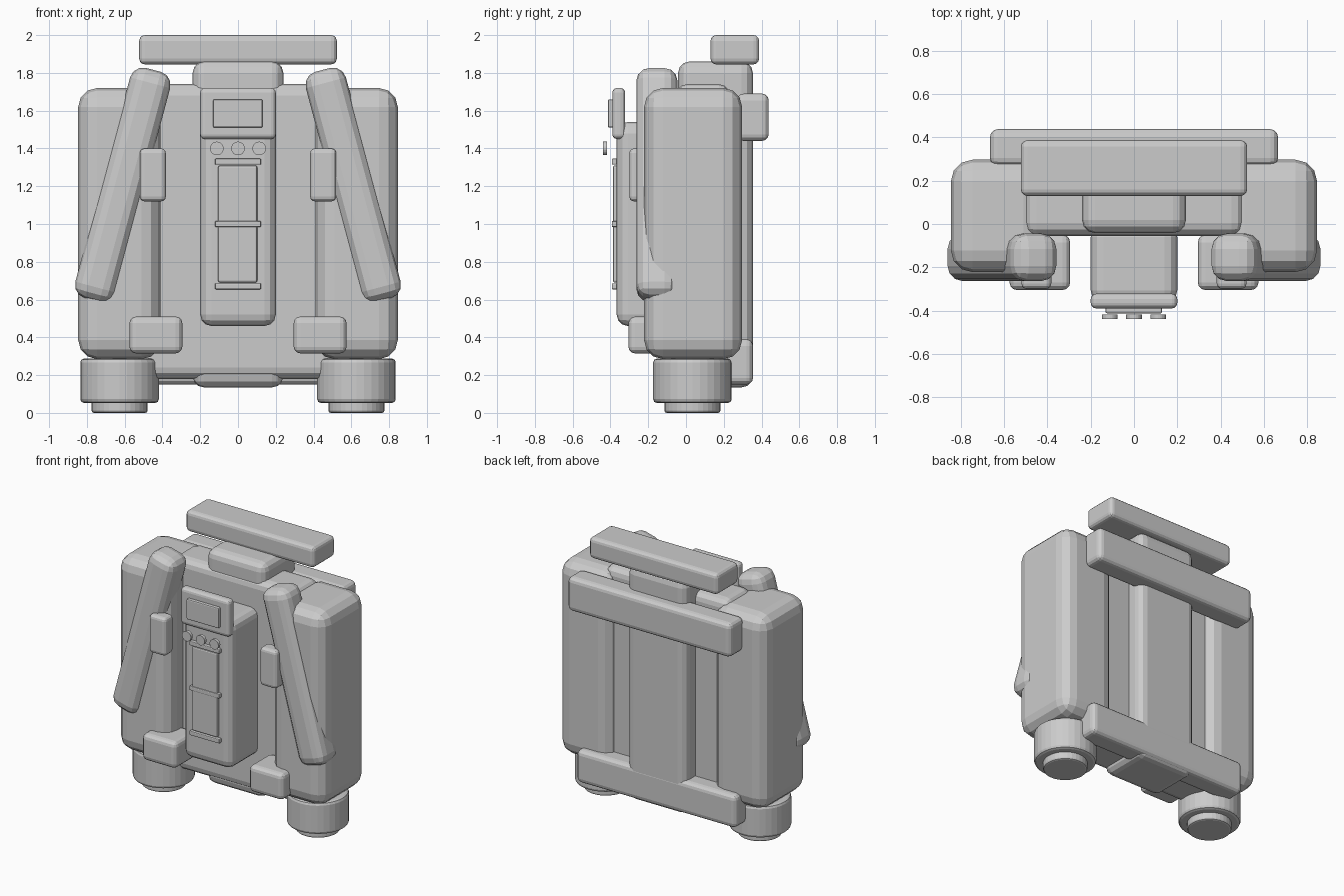
import bpy, math

if "Cube" in bpy.data.objects:
    bpy.data.objects.remove(bpy.data.objects["Cube"])

grey = bpy.data.materials.new("plain grey")
grey.use_nodes = True
COLOUR = (0.6, 0.6, 0.6, 1)
grey.diffuse_color = COLOUR
grey.node_tree.nodes["Principled BSDF"].inputs["Base Color"].default_value = COLOUR


def finish(ob, name, bevel, segments):
    ob.name = name
    ob.data.materials.append(grey)
    if bevel:
        mod = ob.modifiers.new("rounded edges", 'BEVEL')
        mod.width = bevel
        mod.segments = segments
        mod.limit_method = 'ANGLE'
    return ob


def box(name, x, y, z, bevel, segments=3, tilt=0):
    """Rounded box from its ranges along each axis."""
    centre = [(a + b) / 2 for a, b in (x, y, z)]
    bpy.ops.mesh.primitive_cube_add(size=1, location=centre)
    ob = bpy.context.object
    size = [b - a for a, b in (x, y, z)]
    for v in ob.data.vertices:
        v.co = [c * s for c, s in zip(v.co, size)]
    ob.rotation_euler.y = tilt
    return finish(ob, name, bevel, segments)


def disc(name, centre, radius, depth, bevel=0, sides=32, facing_front=False):
    bpy.ops.mesh.primitive_cylinder_add(vertices=sides, radius=radius, depth=depth, location=centre)
    ob = bpy.context.object
    if facing_front:
        ob.rotation_euler.x = math.pi / 2
    return finish(ob, name, bevel, 2)


def span(side, a, b):
    return tuple(sorted((side * a, side * b)))


# Central body
box("core", (-0.51, 0.51), (-0.055, 0.235), (0.18, 1.74), 0.06)
box("spine", (-0.24, 0.24), (-0.042, 0.354), (0.135, 1.86), 0.06)
box("top_bar", (-0.523, 0.523), (0.13, 0.387), (1.845, 2.0), 0.03)
box("upper_back_bar", (-0.665, 0.665), (0.27, 0.438), (1.44, 1.69), 0.035)
box("lower_back_bar", (-0.65, 0.65), (0.19, 0.355), (0.15, 0.39), 0.035)

# Chest unit with display
box("chest_unit", (-0.2, 0.2), (-0.367, 0.0), (0.46, 1.54), 0.06)
box("display_housing", (-0.2, 0.2), (-0.39, -0.322), (1.45, 1.72), 0.025)
box("display_screen", (-0.132, 0.13), (-0.413, -0.38), (1.51, 1.66), 0.008, 2)
box("front_panel", (-0.105, 0.102), (-0.387, -0.36), (0.69, 1.31), 0.01, 2)
for i, z in enumerate((0.67, 1.0, 1.33)):
    box(f"panel_band_{i + 1}", (-0.122, 0.122), (-0.393, -0.36), (z - 0.016, z + 0.016), 0.006, 2)
for i, x in enumerate((-0.112, 0, 0.112)):
    disc(f"button_{i + 1}", (x, -0.428, 1.4), 0.036, 0.022, sides=24, facing_front=True)

# Paired parts
for side, label in ((1, "left"), (-1, "right")):
    box(f"{label}_tank", span(side, 0.41, 0.846), (-0.222, 0.297), (0.285, 1.72), 0.1)
    box(f"{label}_strap", span(side, 0.5, 0.72), (-0.263, -0.045), (0.577, 1.837), 0.07,
        tilt=-side * math.radians(15))
    box(f"{label}_strap_clip", span(side, 0.382, 0.52), (-0.3, -0.2), (1.12, 1.4), 0.025)
    box(f"{label}_lower_block", span(side, 0.295, 0.575), (-0.305, -0.05), (0.315, 0.51), 0.035)
    disc(f"{label}_thruster", (side * 0.627, 0.034, 0.17), 0.208, 0.235, 0.02)
    disc(f"{label}_nozzle", (side * 0.627, 0.034, 0.04), 0.148, 0.08, 0.012)

# The straps lean outwards towards the bottom
